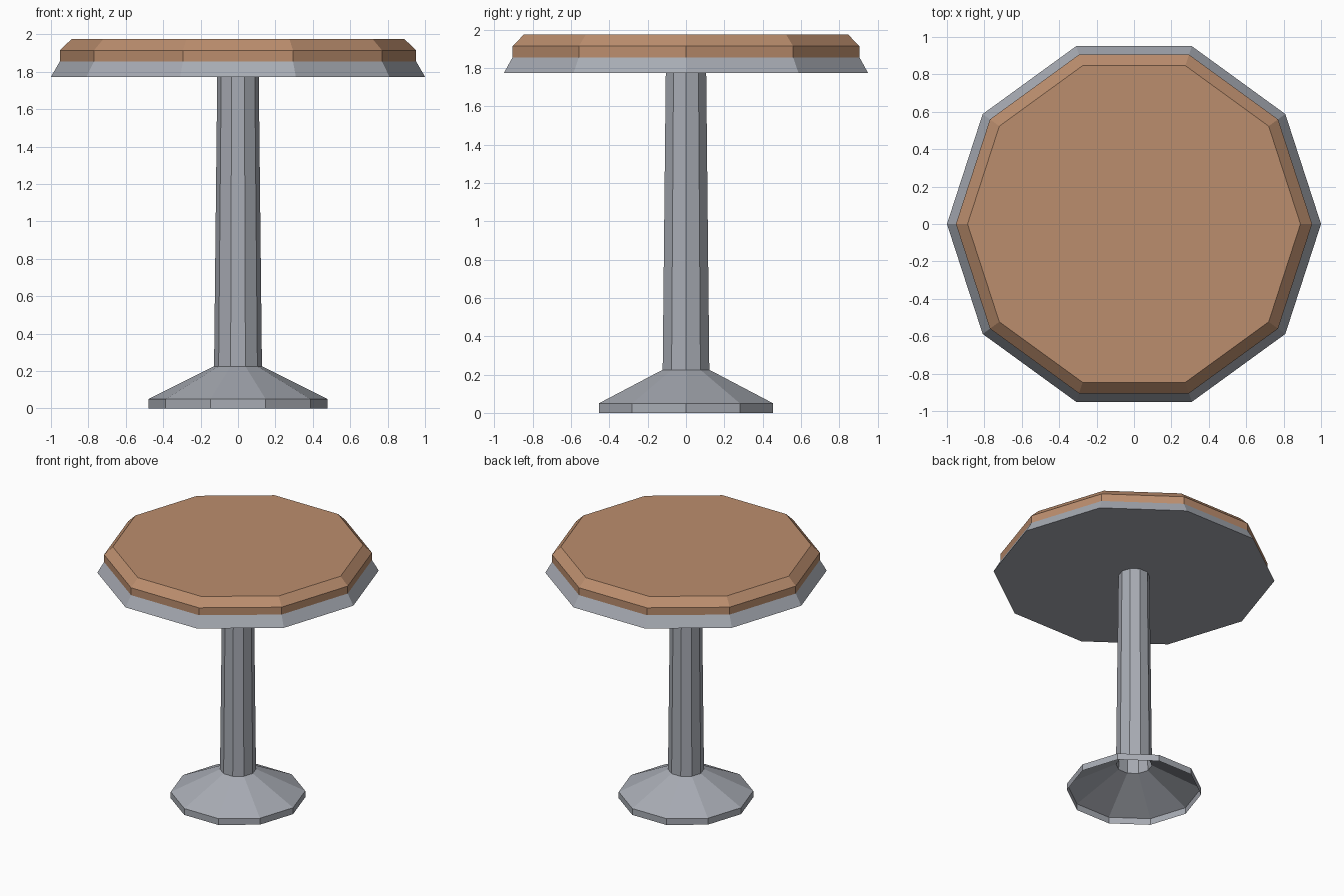
import bpy, math

if "Cube" in bpy.data.objects:
    bpy.data.objects.remove(bpy.data.objects["Cube"])

SIDES = 10


def material(name, rgb):
    m = bpy.data.materials.new(name)
    m.diffuse_color = (*rgb, 1)
    m.use_nodes = True
    m.node_tree.nodes["Principled BSDF"].inputs["Base Color"].default_value = m.diffuse_color
    return m


def lathe(name, profile, mat, cap_bottom=False, cap_top=False):
    """Ten-sided flat shell from (radius, height) pairs, listed bottom to top."""
    verts = [(r * math.cos(2 * math.pi * i / SIDES),
              r * math.sin(2 * math.pi * i / SIDES), z)
             for r, z in profile for i in range(SIDES)]
    faces = []
    for k in range(len(profile) - 1):
        a, b = k * SIDES, (k + 1) * SIDES
        for i in range(SIDES):
            j = (i + 1) % SIDES
            faces.append((a + i, a + j, b + j, b + i))
    if cap_bottom:
        faces.append(tuple(reversed(range(SIDES))))
    if cap_top:
        faces.append(tuple(range(len(verts) - SIDES, len(verts))))
    mesh = bpy.data.meshes.new(name)
    mesh.from_pydata(verts, [], faces)
    mesh.materials.append(mat)
    obj = bpy.data.objects.new(name, mesh)
    bpy.context.collection.objects.link(obj)
    return obj


metal = material("grey metal", (0.39, 0.41, 0.455))
wood = material("brown wood", (0.50, 0.27, 0.155))

# Hollow foot, open underneath
lathe("foot", [(0.478, 0), (0.478, 0.05), (0.128, 0.225)], metal)
# Tapered hollow column
lathe("column", [(0.128, 0.225), (0.111, 1.773)], metal)
# Flared metal rim with a closed underside
lathe("rim", [(1.0, 1.773), (0.952, 1.856)], metal, cap_bottom=True)
# Wooden top with a bevelled edge
lathe("tabletop", [(0.952, 1.856), (0.952, 1.914), (0.89, 1.975)], wood, cap_top=True)
